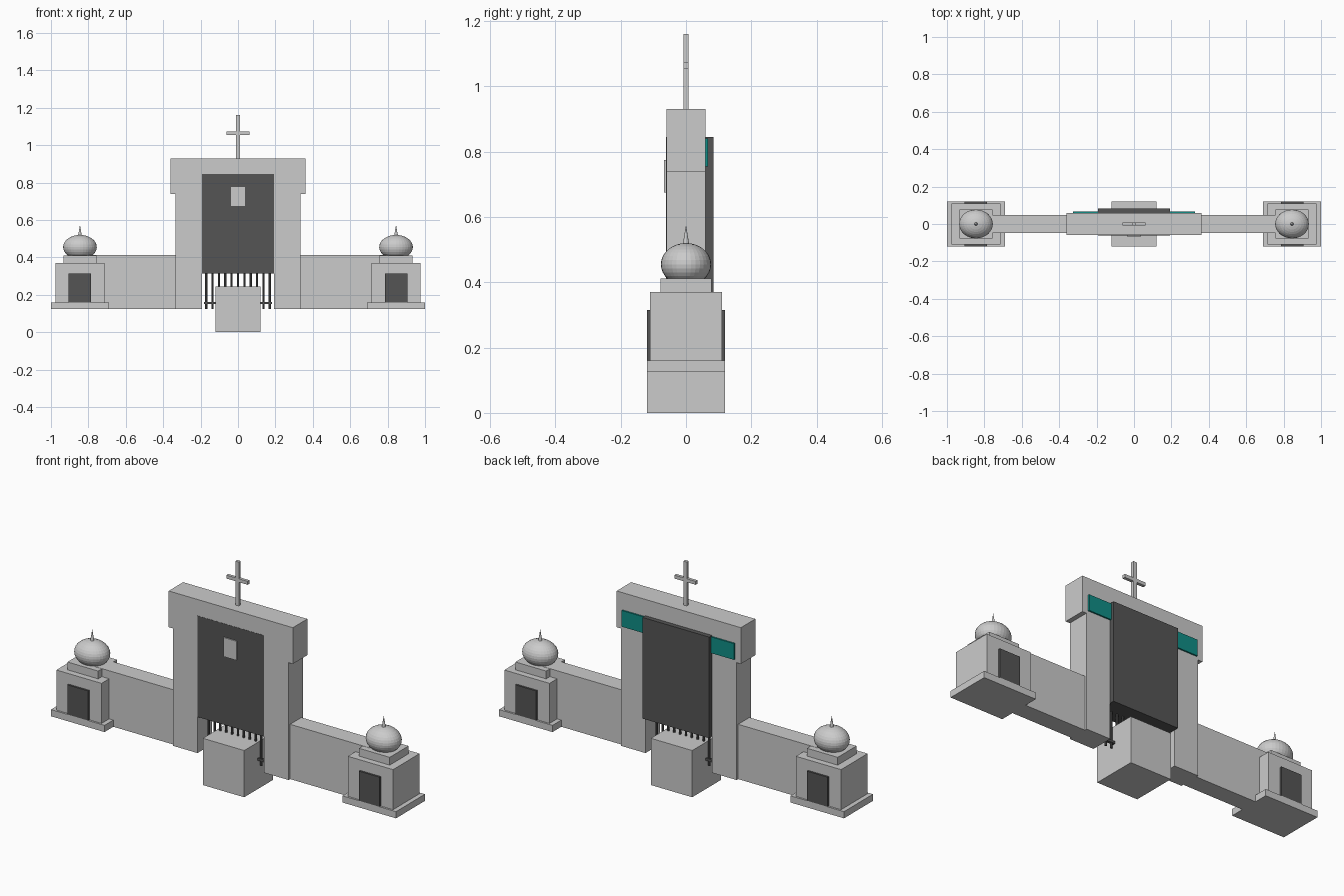
import bpy

if "Cube" in bpy.data.objects:
    bpy.data.objects.remove(bpy.data.objects["Cube"])

def material(name, rgb):
    m = bpy.data.materials.new(name)
    m.diffuse_color = (*rgb, 1)
    m.use_nodes = True
    m.node_tree.nodes["Principled BSDF"].inputs["Base Color"].default_value = m.diffuse_color
    return m

dark = material("dark_grey", (0.09, 0.09, 0.09))
teal = material("teal", (0.005, 0.27, 0.24))

def finish(name, mat):
    ob = bpy.context.object
    ob.name = name
    bpy.ops.object.transform_apply(location=False, rotation=False, scale=True)
    if mat:
        ob.data.materials.append(mat)
    return ob

def box(name, x, y, z, mat=None):
    """Box from (min, max) ranges on each axis."""
    r = (x, y, z)
    bpy.ops.mesh.primitive_cube_add(size=1, location=[(a + b) / 2 for a, b in r])
    bpy.context.object.scale = [b - a for a, b in r]
    return finish(name, mat)

def sym(h, c=0):
    return (c - h, c + h)

GROUND = 0.125  # level of the wall bottoms

# central gate: plinth block, lintel, deep dark panel
box("plinth_block", sym(0.12), sym(0.12), (0, 0.245))
box("lintel", sym(0.36), sym(0.06), (0.74, 0.93))
box("gate_panel", sym(0.193), (-0.061, 0.084), (0.315, 0.845), dark)
box("front_plaque", sym(0.038), (-0.067, -0.055), (0.675, 0.775))

# cross on top
box("cross_post", sym(0.01), sym(0.008), (0.93, 1.16))
box("cross_arm", sym(0.062), sym(0.008), (1.055, 1.073))

# gate bars and rail
for i in range(11):
    bpy.ops.mesh.primitive_cylinder_add(vertices=10, radius=0.006, depth=0.2,
                                        location=(-0.17 + 0.034 * i, 0, 0.225))
    finish("gate_bar", dark)
box("gate_rail", sym(0.182), sym(0.008), (0.15, 0.162), dark)

for s, side in ((-1, "left"), (1, "right")):
    def span(a, b):
        return tuple(sorted((s * a, s * b)))
    c = s * 0.845

    # pillar, wing wall and teal back panel
    box(side + "_pillar", span(0.193, 0.335), sym(0.06), (GROUND, 0.74))
    box(side + "_wing_wall", span(0.335, 0.8), sym(0.047), (GROUND, 0.412))
    box(side + "_back_panel", span(0.19, 0.325), (0.055, 0.068), (0.755, 0.84), teal)

    # corner tower
    box(side + "_tower_base", sym(0.155, c), sym(0.12), (GROUND, 0.16))
    box(side + "_tower_body", sym(0.131, c), sym(0.11), (0.16, 0.37))
    box(side + "_tower_cap", sym(0.089, c), sym(0.078), (0.37, 0.411))
    for f, face in ((-1, "front"), (1, "back")):
        box(f"{side}_{face}_door", sym(0.06, c), sym(0.01, f * 0.11), (0.16, 0.315), dark)

    # dome and spike
    bpy.ops.mesh.primitive_uv_sphere_add(segments=32, ring_count=16, radius=1, location=(c, 0, 0.455))
    bpy.context.object.scale = (0.09, 0.077, 0.065)
    finish(side + "_dome", None)
    bpy.ops.mesh.primitive_cone_add(vertices=12, radius1=0.011, radius2=0, depth=0.065,
                                    location=(c, 0, 0.5425))
    finish(side + "_spike", None)
